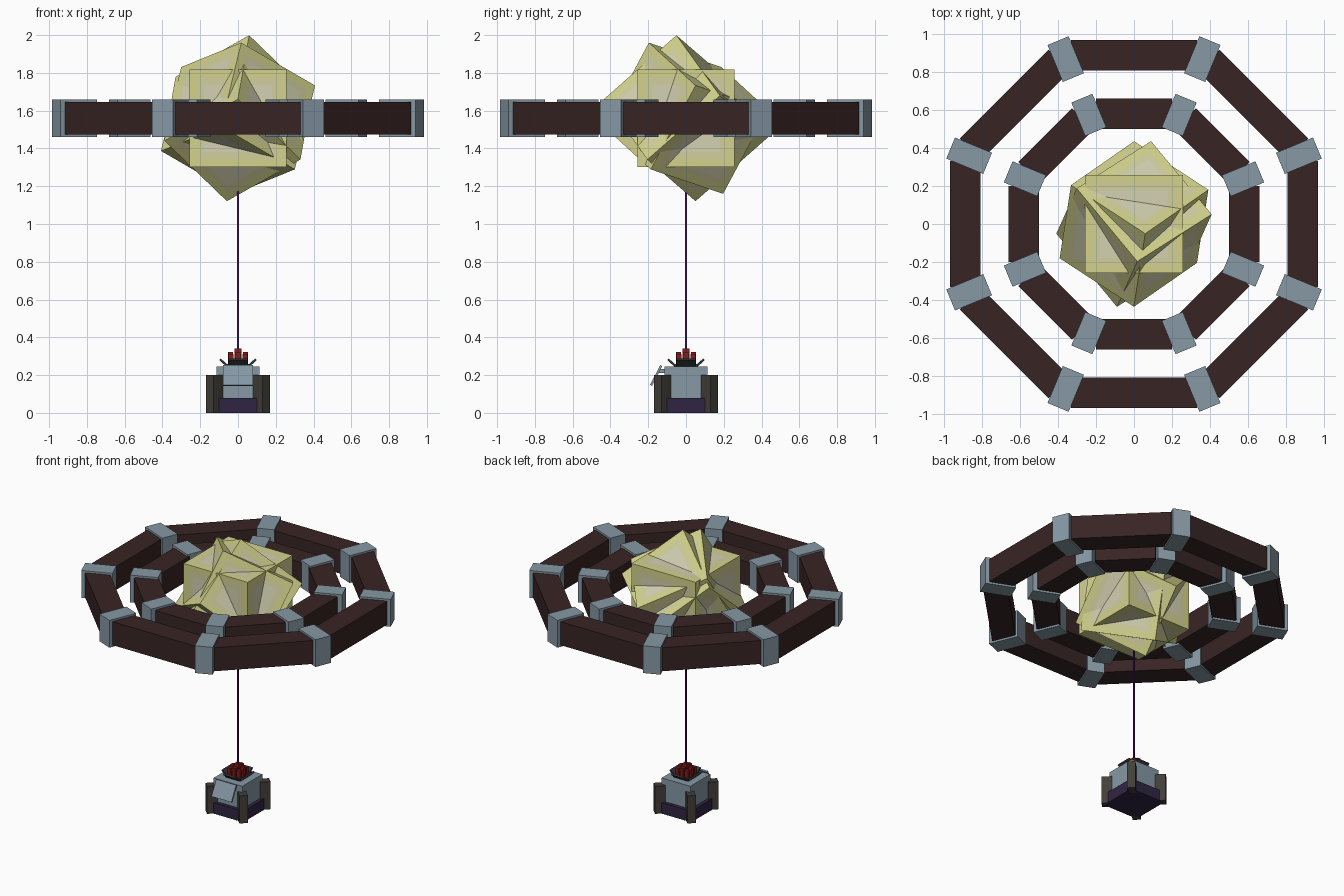
import bpy, bmesh, math
from mathutils import Matrix, Vector

if "Cube" in bpy.data.objects:
    bpy.data.objects.remove(bpy.data.objects["Cube"], do_unlink=True)


def material(name, *rgb):
    lin = [((c / 255 + 0.055) / 1.055) ** 2.4 for c in rgb] + [1]
    m = bpy.data.materials.new(name)
    m.use_nodes = True
    m.diffuse_color = lin
    m.node_tree.nodes["Principled BSDF"].inputs["Base Color"].default_value = lin
    return m


STEEL = material("blue grey steel", 134, 152, 164)
WOOD = material("dark brown", 56, 36, 36)
RIM = material("crystal yellow", 212, 212, 140)
MID = material("crystal pale yellow", 210, 208, 158)
CORE = material("crystal cream", 211, 209, 178)
PURPLE = material("dark purple", 48, 36, 66)
RAY = material("violet ray", 68, 18, 122)
LEG = material("dark grey", 66, 62, 58)
CLAMP = material("charcoal", 50, 52, 54)
RED = material("deep red", 135, 28, 26)


def box(name, size, matrix, mat, insets=()):
    """Box of the given size; each inset adds a nested panel of another colour."""
    bm = bmesh.new()
    bmesh.ops.create_cube(bm, size=1, matrix=Matrix.Diagonal((*size, 1)))
    panels = bm.faces[:]
    for i, (width, _) in enumerate(insets):
        bmesh.ops.inset_individual(bm, faces=panels, thickness=width)
        for f in panels:
            f.material_index = i + 1
    bm.transform(matrix)
    bmesh.ops.recalc_face_normals(bm, faces=bm.faces)
    mesh = bpy.data.meshes.new(name)
    bm.to_mesh(mesh)
    bm.free()
    for m in [mat] + [m for _, m in insets]:
        mesh.materials.append(m)
    obj = bpy.data.objects.new(name, mesh)
    bpy.context.collection.objects.link(obj)
    return obj


def at(x, y, z):
    return Matrix.Translation((x, y, z))


def turn(degrees, axis="Z"):
    return Matrix.Rotation(math.radians(degrees), 4, axis)


# Two octagonal rings: straight beams with a steel joint at each corner
RING_Z = 1.56
for ring, beam_r, beam_len, joint_r, joint_len in (
        ("outer", 0.885, 0.66, 0.937, 0.21),
        ("inner", 0.58, 0.40, 0.62, 0.19)):
    for i in range(8):
        box(f"{ring}_ring_beam_{i}", (0.16, beam_len, 0.17),
            turn(45 * i) @ at(beam_r, 0, RING_Z), WOOD)
        box(f"{ring}_ring_joint_{i}", (joint_len, 0.12, 0.198),
            turn(45 * i + 22.5) @ at(joint_r, 0, RING_Z), STEEL)

# Crystal: three intersecting cubes, each given by two of its axes
for i, (a, b) in enumerate((((1, 0, 0), (0, 1, 0)),
                            ((0.03, 0.193, 0.17), (-0.17, -0.113, 0.17)),
                            ((0.16, -0.193, 0.065), (0.055, 0.113, 0.218)))):
    x = Vector(a).normalized()
    z = x.cross(Vector(b)).normalized()
    rot = Matrix((x, z.cross(x), z)).transposed().to_4x4()
    box(f"crystal_cube_{i}", (0.515,) * 3, at(0, 0, RING_Z) @ rot, RIM,
        ((0.06, MID), (0.05, CORE)))

# Thin ray between base and crystal
box("energy_ray", (0.008, 0.008, 0.95), at(0, 0, 0.8), RAY)

# Base: purple plinth, steel housing and four diagonal legs
box("plinth", (0.28, 0.28, 0.08), at(0, 0, 0.04), PURPLE)
box("housing", (0.23, 0.23, 0.165), at(0, 0, 0.1625), STEEL)
for i in range(4):
    box(f"leg_{i}", (0.07, 0.056, 0.2),
        turn(90 * i + 45) @ at(0.177, 0, 0.1), LEG)

# Sloping control panel on the front
box("control_panel", (0.16, 0.012, 0.118),
    at(0, -0.158, 0.198) @ turn(-27.5, "X"), STEEL)
box("panel_bracket", (0.10, 0.04, 0.02), at(0, -0.125, 0.222), STEEL)

# Emitter: flared charcoal plates around a cluster of red rods
box("emitter_tray", (0.12, 0.12, 0.016), at(0, 0, 0.252), CLAMP)
for i in range(4):
    box(f"emitter_plate_{i}", (0.05, 0.10, 0.012),
        turn(90 * i) @ at(0.077, 0, 0.267) @ turn(-42, "Y"), CLAMP)
box("centre_rod", (0.036, 0.036, 0.085), at(0, 0, 0.2975), RED)
for i in range(8):
    reach, top = ((0.04, 0.322), (0.052, 0.312))[i % 2]
    box(f"red_rod_{i}", (0.026, 0.026, top - 0.255),
        turn(45 * i) @ at(reach, 0, (top + 0.255) / 2) @ turn(-45 * i), RED)
